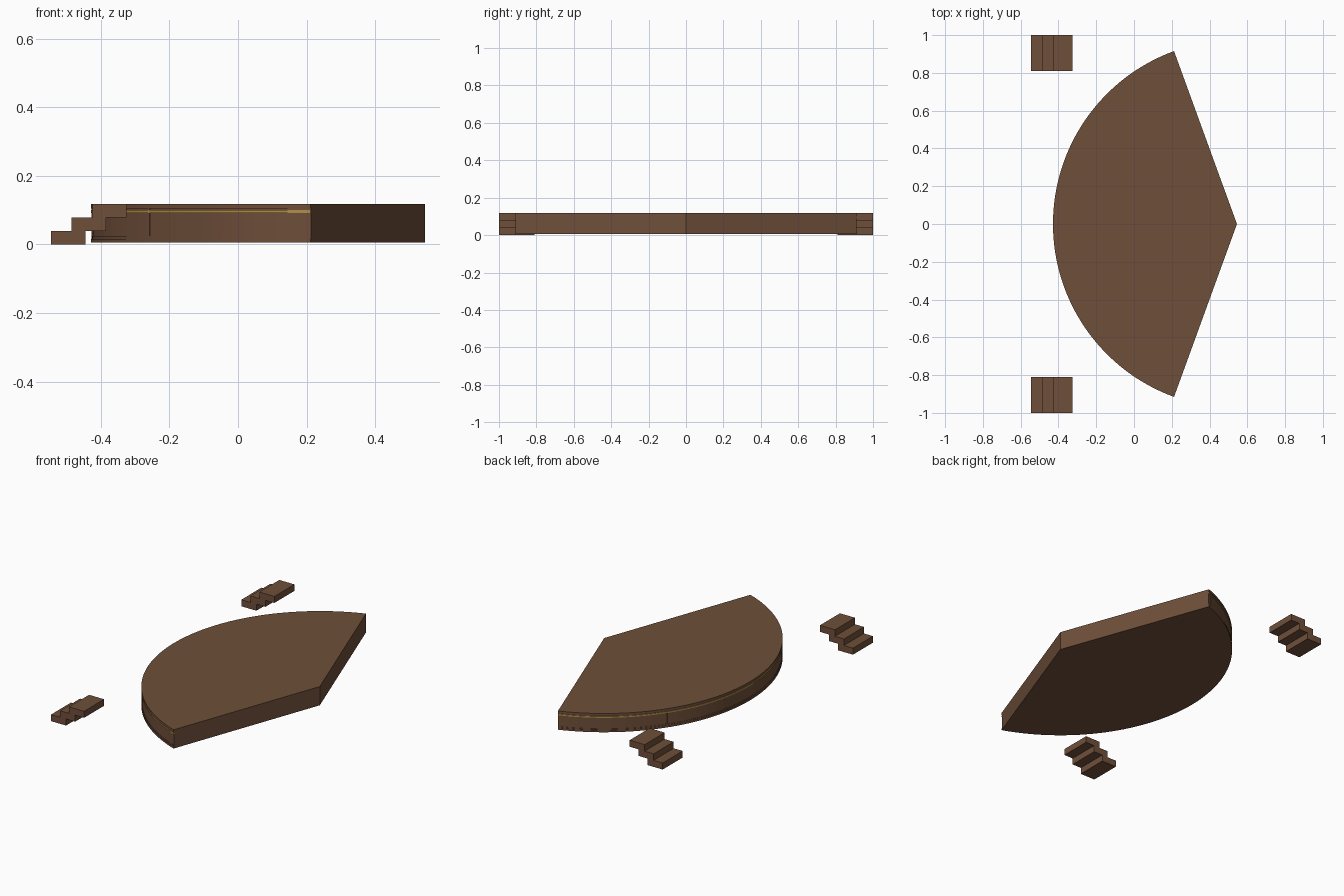
import bpy, bmesh, math

cube = bpy.data.objects.get("Cube")
if cube:
    bpy.data.objects.remove(cube, do_unlink=True)

APEX_X = 0.545
HALF = math.radians(70)


def material(name, color):
    m = bpy.data.materials.new(name)
    m.use_nodes = True
    m.diffuse_color = color
    node = next(n for n in m.node_tree.nodes if n.type == 'BSDF_PRINCIPLED')
    node.inputs["Base Color"].default_value = color
    return m


wood = material("brown wood", (0.159, 0.078, 0.042, 1))
gold = material("gold trim", (0.46, 0.27, 0.07, 1))


def arc(radius, start, end, steps):
    """Points on the curved edge, measured from the rear point of the stage."""
    angles = [start + (end - start) * i / steps for i in range(steps + 1)]
    return [(APEX_X - radius * math.cos(a), radius * math.sin(a)) for a in angles]


def prism(name, outline, z0, z1, mat):
    """Extrude a flat outline between two heights."""
    bm = bmesh.new()
    face = bm.faces.new([bm.verts.new((x, y, z0)) for x, y in outline])
    top = bmesh.ops.extrude_face_region(bm, geom=[face])
    verts = [g for g in top["geom"] if isinstance(g, bmesh.types.BMVert)]
    bmesh.ops.translate(bm, verts=verts, vec=(0, 0, z1 - z0))
    bmesh.ops.recalc_face_normals(bm, faces=bm.faces)
    mesh = bpy.data.meshes.new(name)
    bm.to_mesh(mesh)
    bm.free()
    mesh.materials.append(mat)
    obj = bpy.data.objects.new(name, mesh)
    bpy.context.collection.objects.link(obj)
    return obj


def band(name, outer, z0, z1, mat, start=-HALF, end=HALF, steps=64, inner=0.966):
    """Thin strip following the curved front."""
    outline = arc(outer, start, end, steps) + arc(inner, start, end, steps)[::-1]
    return prism(name, outline, z0, z1, mat)


# Wedge-shaped platform
prism("stage_platform", arc(0.97, -HALF, HALF, 64) + [(APEX_X, 0)], 0.005, 0.118, wood)

# Mouldings along the curved face
band("top_lip", 0.974, 0.104, 0.118, wood)
band("gold_strip", 0.974, 0.092, 0.100, gold)
band("base_moulding", 0.974, 0.005, 0.016, wood)
band("base_bead", 0.972, 0.016, 0.024, wood)

# Thin upright battens dividing the curved face
for i in range(-2, 3):
    a = math.radians(34 * i)
    w = 0.004
    band(f"batten_{i + 3}", 0.972, 0.024, 0.104, wood, a - w, a + w, 1)

# Two detached flights of three overlapping steps
STEP = 0.118 / 3
for side, label in ((-1, "front"), (1, "back")):
    for i in range(3):
        x0 = -0.545 + 0.06 * i
        x1 = x0 + 0.1
        ya, yb = side * 0.81, side * 1.0
        prism(f"{label}_step_{i + 1}", [(x0, ya), (x1, ya), (x1, yb), (x0, yb)],
              STEP * i, STEP * (i + 1), wood)
